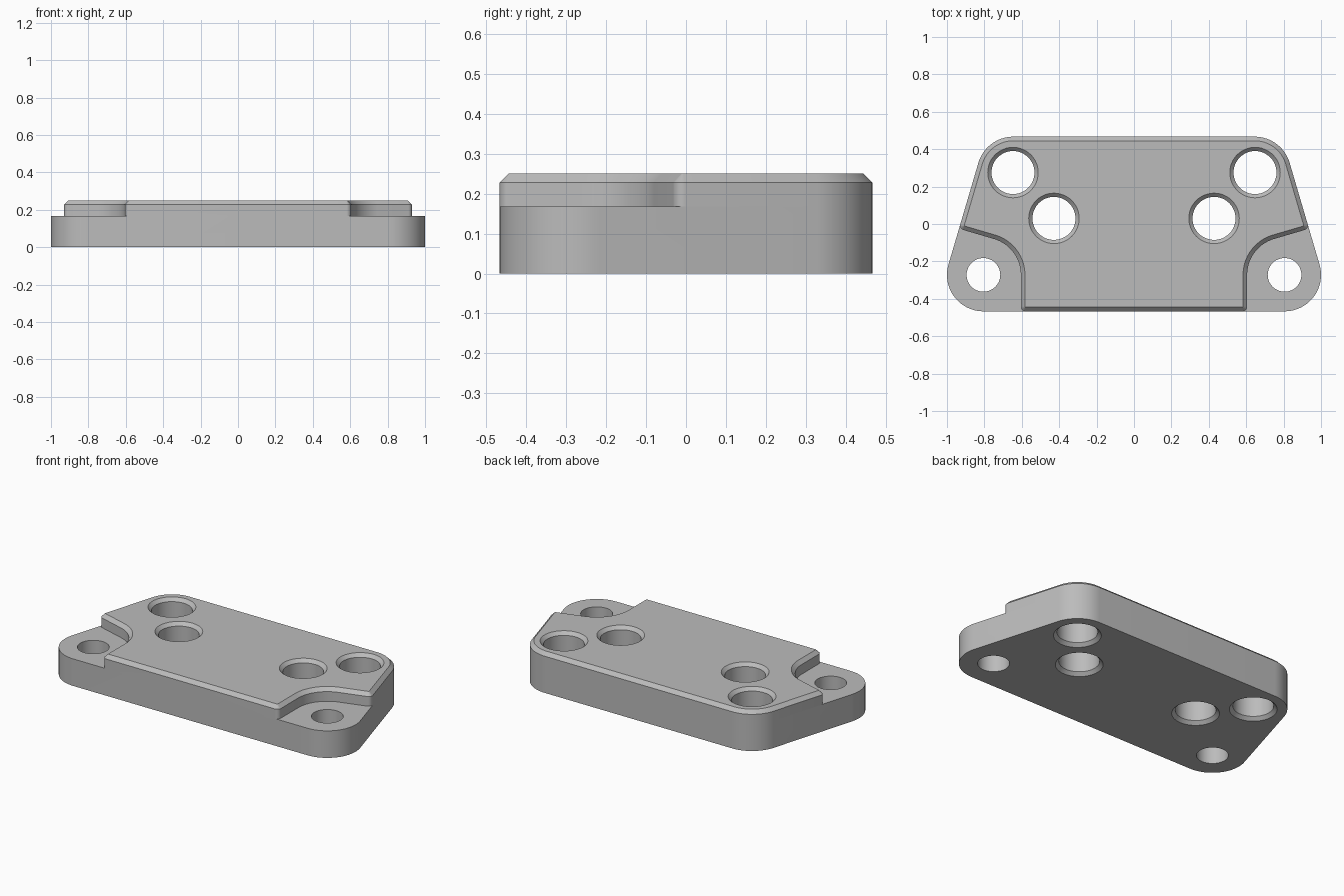
import bpy, bmesh, math
from mathutils import Vector

if "Cube" in bpy.data.objects:
    bpy.data.objects.remove(bpy.data.objects["Cube"])

HEIGHT, LEDGE, CHAMFER = 0.25, 0.168, 0.022
HALF_Y = 0.467
EAR, SHOULDER, R = (0.805, -0.272), (0.645, 0.272), 0.195
SLANT = math.degrees(math.atan2(EAR[0] - SHOULDER[0], SHOULDER[1] - EAR[1]))


def arc(centre, r, a0, a1, n=20):
    return [(centre[0] + r * math.cos(math.radians(a0 + (a1 - a0) * i / n)),
             centre[1] + r * math.sin(math.radians(a0 + (a1 - a0) * i / n)))
            for i in range(n + 1)]


def mirrored(half):
    # right half runs bottom to top; left half returns top to bottom
    return half + [(-x, y) for x, y in reversed(half)]


def inset(points, d):
    # mitred inward offset of a counter-clockwise outline
    out = []
    for i, p in enumerate(points):
        p = Vector(p)
        e0 = (p - Vector(points[i - 1])).normalized()
        e1 = (Vector(points[(i + 1) % len(points)]) - p).normalized()
        n0, n1 = Vector((-e0.y, e0.x)), Vector((-e1.y, e1.x))
        out.append(tuple(p + (n0 + n1) * d / (1 + n0.dot(n1))))
    return out


def loft(name, layers):
    # layers: (outline, z) from bottom to top, capped at both ends
    bm = bmesh.new()
    rings = [[bm.verts.new((x, y, z)) for x, y in pts] for pts, z in layers]
    n = len(rings[0])
    for lo, hi in zip(rings, rings[1:]):
        for i in range(n):
            j = (i + 1) % n
            bm.faces.new((lo[i], lo[j], hi[j], hi[i]))
    bm.faces.new(rings[0][::-1])
    bm.faces.new(rings[-1])
    mesh = bpy.data.meshes.new(name)
    bm.to_mesh(mesh)
    bm.free()
    obj = bpy.data.objects.new(name, mesh)
    bpy.context.collection.objects.link(obj)
    return obj


def boolean(target, other, operation):
    mod = target.modifiers.new("boolean", 'BOOLEAN')
    mod.operation, mod.solver, mod.object = operation, 'EXACT', other
    bpy.context.view_layer.objects.active = target
    bpy.ops.object.modifier_apply(modifier=mod.name)
    bpy.data.objects.remove(other)


def hole(x, y, layers):
    cutter = loft("hole_cutter", [(arc((x, y), r, 0, 352.5, 47), z) for r, z in layers])
    cutter.hide_render = True
    boolean(plate, cutter, 'DIFFERENCE')


# Base plate: rounded trapezoid
shoulder = arc(SHOULDER, R, SLANT, 90)
base = mirrored(arc(EAR, R, -90, SLANT) + shoulder)
plate = loft("mounting_plate", [(base, 0), (base, LEDGE)])

# Raised pad: same outline with the two ears scooped away, chamfered on top
a = math.radians(SLANT)
out_dir, up_dir = Vector((math.cos(a), math.sin(a))), Vector((-math.sin(a), math.cos(a)))
c = 0.025
tip = Vector(EAR) + out_dir * (R - c) + up_dir * (0.2 + c)
pad_outline = mirrored(
    arc((0.605 - c, -HALF_Y + c), c, -90, 0, 8)
    + arc(EAR, 0.2, 180, 90 + SLANT)
    + arc(tip, c, SLANT - 90, SLANT, 8)
    + shoulder)
pad = loft("raised_pad", [(pad_outline, LEDGE), (pad_outline, HEIGHT - CHAMFER),
                          (inset(pad_outline, CHAMFER), HEIGHT)])
boolean(plate, pad, 'UNION')

# Four chamfered through holes and two plain ear holes
for side in (-1, 1):
    for x, y in ((0.647, 0.275), (0.428, 0.03)):
        hole(side * x, y, [(0.155, -0.02), (0.115, 0.02),
                           (0.115, HEIGHT - 0.02), (0.155, HEIGHT + 0.02)])
    hole(side * EAR[0], EAR[1], [(0.09, -0.05), (0.09, HEIGHT + 0.05)])

# Finish
grey = bpy.data.materials.new("plain_grey")
grey.diffuse_color = (0.5, 0.5, 0.5, 1)
grey.use_nodes = True
grey.node_tree.nodes["Principled BSDF"].inputs["Base Color"].default_value = grey.diffuse_color
plate.data.materials.clear()
plate.data.materials.append(grey)
bpy.ops.object.select_all(action='DESELECT')
plate.select_set(True)
bpy.context.view_layer.objects.active = plate
bpy.ops.object.shade_smooth_by_angle(angle=math.radians(30))
